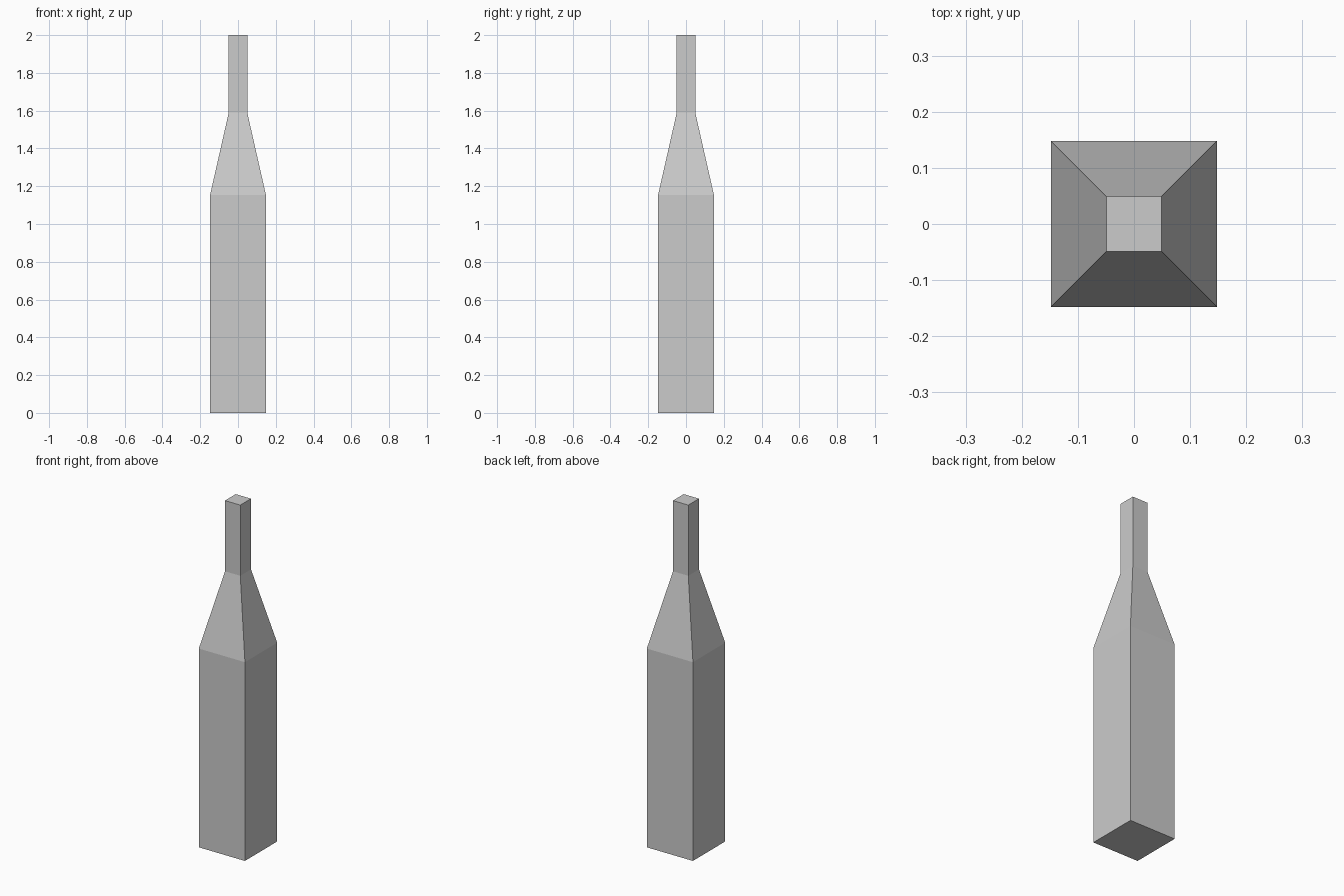
import bpy
import bmesh

if "Cube" in bpy.data.objects:
    bpy.data.objects.remove(bpy.data.objects["Cube"])

# Square cross-sections from base to tip: (half width, height)
SECTIONS = [(0.148, 0.0), (0.148, 1.153), (0.049, 1.59), (0.049, 2.0)]


def square_ring(bm, half, z):
    corners = [(-1, -1), (1, -1), (1, 1), (-1, 1)]
    return [bm.verts.new((x * half, y * half, z)) for x, y in corners]


# Bottle: body, tapered shoulder and neck as one closed flat-faced shell
bm = bmesh.new()
rings = [square_ring(bm, half, z) for half, z in SECTIONS]
for low, high in zip(rings, rings[1:]):
    for i in range(4):
        j = (i + 1) % 4
        bm.faces.new((low[i], low[j], high[j], high[i]))

# Base and tip caps
bm.faces.new(rings[0][::-1])
bm.faces.new(rings[-1])

mesh = bpy.data.meshes.new("square_bottle")
bm.to_mesh(mesh)
bm.free()
bottle = bpy.data.objects.new("square_bottle", mesh)
bpy.context.collection.objects.link(bottle)
